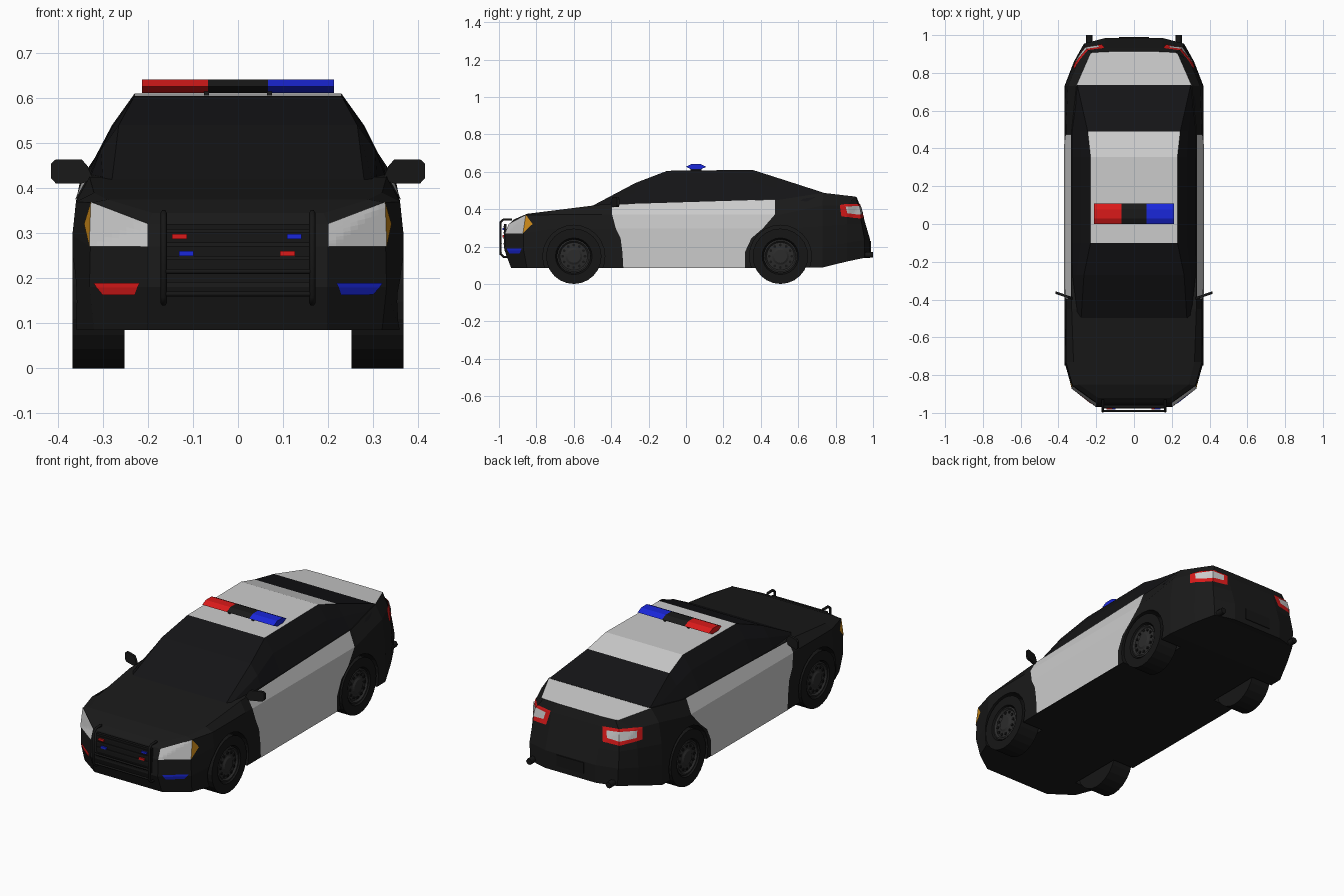
import bpy, bmesh, math

if "Cube" in bpy.data.objects:
    bpy.data.objects.remove(bpy.data.objects["Cube"])


def material(name, *rgb):
    m = bpy.data.materials.new(name)
    m.diffuse_color = (*rgb, 1)
    m.use_nodes = True
    m.node_tree.nodes["Principled BSDF"].inputs["Base Color"].default_value = m.diffuse_color
    return m


BLACK = material("black_paint", .01, .01, .01)
GLASS = material("dark_glass", .007, .007, .008)
RUBBER = material("rubber", .008, .008, .008)
RIM = material("dark_rim", .025, .025, .025)
WHITE = material("white_paint", .6, .6, .6)
LENS = material("clear_lens", .8, .8, .8)
RED = material("red_lens", .7, .01, .01)
BLUE = material("blue_lens", .01, .02, .7)
AMBER = material("amber_lens", .6, .25, .01)


def finish(name, bm, *mats):
    mesh = bpy.data.meshes.new(name)
    bm.to_mesh(mesh)
    bm.free()
    ob = bpy.data.objects.new(name, mesh)
    bpy.context.collection.objects.link(ob)
    for m in mats:
        mesh.materials.append(m)
    return ob


def loft(name, rows, mats, is_white):
    """Skin half outlines, mirrored over x into closed rings; top faces may be white."""
    bm = bmesh.new()
    rings = [[bm.verts.new(p) for p in r] + [bm.verts.new((-x, y, z)) for x, y, z in reversed(r)]
             for r in rows]
    n = len(rings[0])
    for a, b in zip(rings, rings[1:]):
        for i in range(n):
            j = (i + 1) % n
            bm.faces.new((a[i], a[j], b[j], b[i]))
    for r in (rings[0], rings[-1]):
        for i in range(n // 2 - 1):
            bm.faces.new((r[i], r[i + 1], r[n - 2 - i], r[n - 1 - i]))
    bmesh.ops.recalc_face_normals(bm, faces=bm.faces)
    bm.normal_update()
    for f in bm.faces:
        f.material_index = int(f.normal.z > .8 and is_white(f.calc_center_median()))
    return finish(name, bm, *mats)


def prism(name, outline, depth, mat):
    """Extrude a planar 3D outline along a depth vector."""
    bm = bmesh.new()
    f = bm.faces.new([bm.verts.new(p) for p in outline])
    ext = bmesh.ops.extrude_face_region(bm, geom=[f], use_keep_orig=True)
    bmesh.ops.translate(bm, vec=depth, verts=[g for g in ext["geom"] if isinstance(g, bmesh.types.BMVert)])
    bmesh.ops.recalc_face_normals(bm, faces=bm.faces)
    return finish(name, bm, mat)


def box(name, centre, size, mat):
    x, y, z = (c - s / 2 for c, s in zip(centre, size))
    w, d, h = size
    return prism(name, [(x, y, z), (x + w, y, z), (x + w, y + d, z), (x, y + d, z)], (0, 0, h), mat)


def lathe(name, profile, y, z, side, mat, steps=24):
    """Spin (x, radius) points about a wheel axle."""
    bm = bmesh.new()
    vs = [bm.verts.new((side * x, y, z + r)) for x, r in profile]
    es = [bm.edges.new(p) for p in zip(vs, vs[1:])]
    bmesh.ops.spin(bm, geom=vs + es, cent=(0, y, z), axis=(1, 0, 0), angle=math.tau, steps=steps)
    bmesh.ops.remove_doubles(bm, verts=bm.verts, dist=1e-5)
    bmesh.ops.recalc_face_normals(bm, faces=bm.faces)
    return finish(name, bm, mat)


def mirror(ob):
    ob.modifiers.new("mirror", 'MIRROR')
    return ob


def panel(name, polys, mat, offset=.003, both=True, wrap=True):
    """Thin panel laid on the body surface."""
    bm = bmesh.new()
    for p in polys:
        bm.faces.new([bm.verts.new(v) for v in p])
    bmesh.ops.remove_doubles(bm, verts=bm.verts, dist=1e-5)
    if wrap:
        bmesh.ops.subdivide_edges(bm, edges=bm.edges, cuts=7, use_grid_fill=True)
    ob = finish(name, bm, mat)
    if both:
        mirror(ob)
    if wrap:
        s = ob.modifiers.new("wrap", 'SHRINKWRAP')
        s.target, s.offset, s.wrap_mode = body, offset, 'ABOVE_SURFACE'
    return ob


def tube(name, points, radius, mat):
    cu = bpy.data.curves.new(name, 'CURVE')
    cu.dimensions, cu.bevel_depth, cu.bevel_resolution, cu.use_fill_caps = '3D', radius, 1, True
    sp = cu.splines.new('POLY')
    sp.points.add(len(points) - 1)
    for p, c in zip(sp.points, points):
        p.co = (*c, 1)
    cu.materials.append(mat)
    ob = bpy.data.objects.new(name, cu)
    bpy.context.collection.objects.link(ob)


# Lower body: vertical columns from nose corner round to tail corner
def flank(y, belt_x, belt_z):
    return [(.368, y, .085), (.368, y, .2), (.368, y, .295), (.36, y, .37), (belt_x, y, belt_z)]


columns = [
    [(.2, -.935, .085), (.2, -.97, .18), (.2, -.965, .27), (.2, -.945, .32), (.19, -.92, .345)],
    [(.32, -.85, .085), (.33, -.868, .18), (.328, -.87, .27), (.325, -.855, .368), (.29, -.85, .375)],
    flank(-.73, .32, .39), flank(-.45, .33, .425), flank(.5, .33, .45),
    [(.368, .73, .088), (.368, .73, .2), (.366, .73, .31), (.35, .73, .42), (.305, .733, .487)],
    [(.31, .86, .12), (.318, .86, .22), (.312, .86, .32), (.295, .86, .42), (.23, .905, .467)],
    [(.26, .955, .14), (.265, .955, .235), (.26, .94, .32), (.245, .92, .42), (.215, .908, .466)],
    [(.15, .985, .14), (.15, .985, .235), (.15, .96, .32), (.15, .93, .42), (.13, .912, .465)]]
body = loft("body", list(zip(*columns)), (BLACK, WHITE), lambda c: c.y > .75)

# Wheel arches cut out of the body, then the wheels
AXLES, R = (-.6, .505), .148
for y in AXLES:
    for s in (-1, 1):
        cutter = lathe("arch_cutter", [(.24, 0), (.24, .166), (.45, .166), (.45, 0)], y, R, s, BLACK)
        cutter.hide_render = True
        b = body.modifiers.new("arch", 'BOOLEAN')
        b.operation, b.object, b.solver = 'DIFFERENCE', cutter, 'EXACT'
        bpy.context.view_layer.objects.active = body
        bpy.ops.object.modifier_apply(modifier=b.name)
        bpy.data.objects.remove(cutter)
        lathe("tyre", [(.252, 0), (.252, R), (.368, R), (.368, .098), (.35, .09), (.35, 0)], y, R, s, RUBBER)
        lathe("rim", [(.345, .09), (.362, .09), (.364, .082), (.355, .074), (.36, .045),
                      (.366, .035), (.366, 0)], y, R, s, RIM)
        for k in range(12):
            a = math.tau * k / 12
            lathe("rim_hole", [(.354, .008), (.362, .008), (.362, 0)],
                  y + .06 * math.cos(a), R + .06 * math.sin(a), s, RUBBER, 6)

# Cabin: sections from windscreen base to rear glass base
cabin = [[(x, y, z) for x, z in pts] for y, pts in (
    (-.5, [(.31, .40), (.3, .412), (.28, .418)]),
    (-.27, [(.33, .42), (.305, .485), (.265, .54)]),
    (-.1, [(.33, .43), (.28, .535), (.23, .605)]),
    (.355, [(.33, .44), (.28, .54), (.23, .61)]),
    (.49, [(.33, .445), (.287, .51), (.245, .567)]),
    (.735, [(.325, .44), (.315, .465), (.3, .488)]))]
loft("cabin", cabin, (GLASS, WHITE), lambda c: -.1 < c.y < .49)

# White doors on both flanks, rows of (x, z front, z back, y front, y back)
rows = [(.371, .086, .086, -.335, .315), (.371, .17, .17, -.34, .315), (.371, .245, .245, -.35, .35),
        (.371, .296, .296, -.375, .41), (.363, .371, .371, -.395, .475), (.333, .425, .452, -.395, .475)]
panel("doors", [[(a[0], a[3], a[1]), (a[0], a[4], a[2]), (b[0], b[4], b[2]), (b[0], b[3], b[1])]
                for a, b in zip(rows, rows[1:])], WHITE, wrap=False)

# Head lamps, indicators, fog lamps
panel("headlights", [[(.2, -.965, .27), (.328, -.87, .27), (.325, -.855, .368), (.2, -.945, .32)]], LENS)
panel("indicators", [[(.328, -.87, .27), (.342, -.82, .32), (.325, -.855, .368)]], AMBER)
for s, m in ((-1, RED), (1, BLUE)):
    panel("fog_light", [[(s * .23, -.945, .163), (s * .3, -.89, .163), (s * .318, -.875, .19),
                         (s * .217, -.955, .19)]], m, both=False)

# Tail lamps wrapping the rear corners, with clear centres
panel("tail_lights", [
    [(.32, .83, .36), (.262, .94, .35), (.245, .92, .43), (.31, .82, .42)],
    [(.262, .94, .35), (.17, .955, .355), (.155, .93, .425), (.245, .92, .43)]], RED, .004)
panel("tail_lenses", [
    [(.306, .86, .376), (.258, .935, .37), (.248, .922, .416), (.3, .85, .41)],
    [(.258, .935, .37), (.19, .948, .378), (.18, .93, .41), (.248, .922, .416)]], LENS, .008)

# Grille with slats and small flashers
box("grille", (0, -.966, .255), (.33, .015, .13), RUBBER)
for z in (.215, .245, .275, .305):
    box("grille_slat", (0, -.974, z), (.32, .006, .008), BLACK)
for x, z, m in ((-.13, .293, RED), (.125, .293, BLUE), (-.115, .255, BLUE), (.11, .255, RED)):
    box("grille_flasher", (x, -.977, z), (.033, .01, .011), m)

# Push bar: side hoops and cross bars
for x in (-.165, .165):
    tube("push_bar_hoop", [(x, y, z) for y, z in ((-.93, .345), (-.975, .345), (-.992, .33), (-.992, .16),
                                                  (-.975, .145), (-.92, .145))], .007, RUBBER)
for z in (.165, .215):
    tube("push_bar_cross", [(-.165, -.99, z), (.165, -.99, z)], .006, RUBBER)

# Roof light bar
hexagon = [(.0, .626), (.03, .641), (.078, .641), (.108, .626), (.078, .612), (.03, .612)]
for name, x0, x1, m in (("light_bar_red", -.213, -.067, RED), ("light_bar_centre", -.067, .067, BLACK),
                        ("light_bar_blue", .067, .213, BLUE)):
    prism(name, [(x0, y, z) for y, z in hexagon], (x1 - x0, 0, 0), m)
for x in (-.07, .07):
    box("light_bar_foot", (x, .054, .609), (.012, .06, .012), BLACK)

# Wing mirrors: thin rounded plates swept back
plate = [(.322, .42), (.345, .411), (.405, .411), (.415, .422), (.415, .455), (.405, .464),
         (.347, .464), (.335, .45)]
mirror(prism("wing_mirrors", [(x, -.398 + (x - .335) * .35, z) for x, z in plate], (0, .014, 0), BLACK))

# Exhaust tips and rear plate
for s in (-1, 1):
    tube("exhaust", [(s * .237, .88, .155), (s * .237, 1.0, .155)], .017, RUBBER)
box("rear_plate", (0, .985, .2), (.16, .008, .06), RUBBER)
